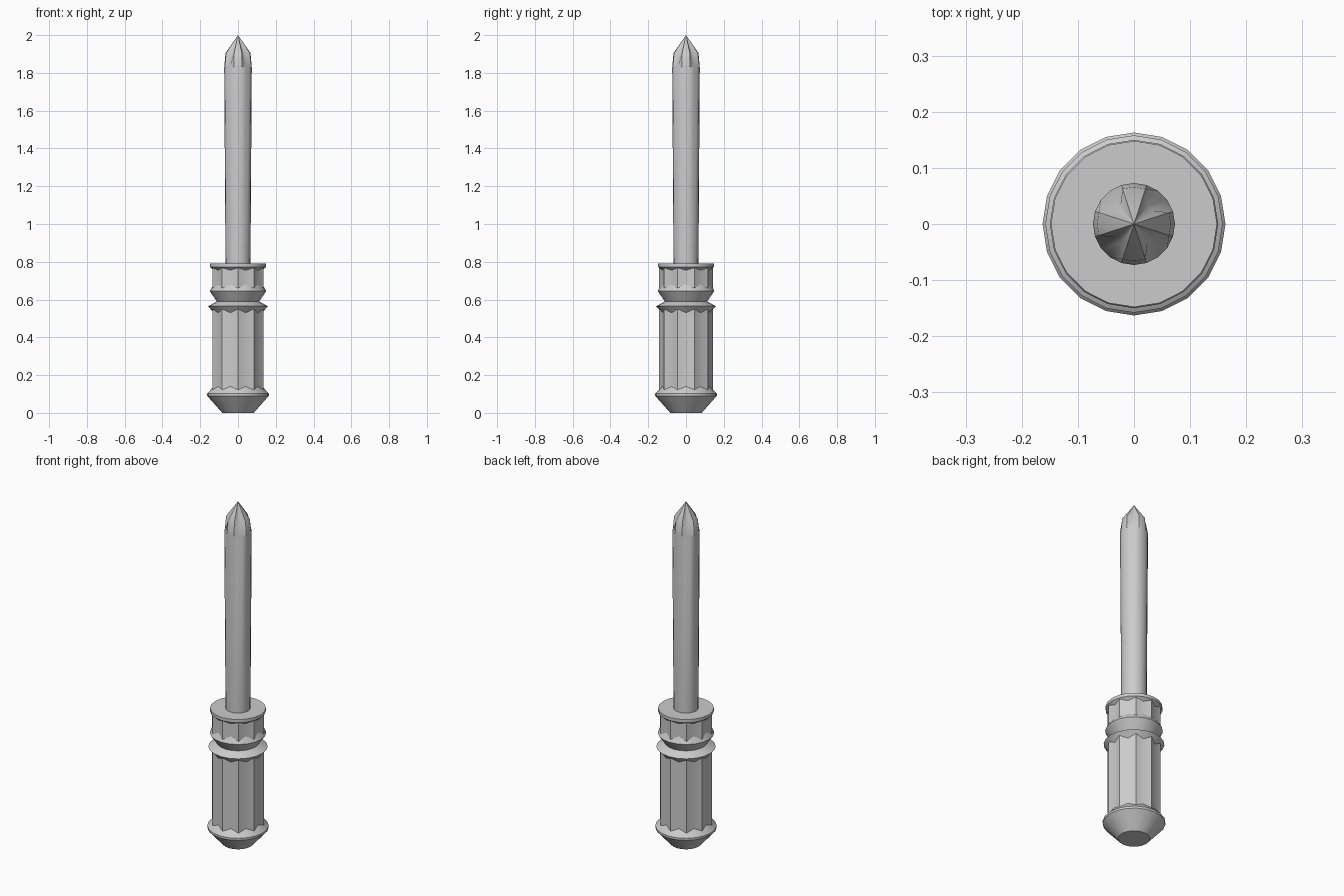
import bpy, bmesh, math

if "Cube" in bpy.data.objects:
    bpy.data.objects.remove(bpy.data.objects["Cube"])

N = 20  # sides of every turned part


def turned(name, rings, tip=None):
    """Skin a stack of rings; each ring is a function index -> (radius, z)."""
    bm = bmesh.new()
    loops = []
    for ring in rings:
        loop = []
        for i in range(N):
            r, z = ring(i)
            a = 2 * math.pi * i / N
            loop.append(bm.verts.new((r * math.cos(a), r * math.sin(a), z)))
        loops.append(loop)
    for lo, hi in zip(loops, loops[1:]):
        for i in range(N):
            j = (i + 1) % N
            bm.faces.new((lo[i], lo[j], hi[j], hi[i]))
    bm.faces.new(loops[0][::-1])
    if tip is None:
        bm.faces.new(loops[-1])
    else:
        apex = bm.verts.new((0, 0, tip))
        for i in range(N):
            bm.faces.new((loops[-1][i], loops[-1][(i + 1) % N], apex))
    bmesh.ops.recalc_face_normals(bm, faces=bm.faces)
    mesh = bpy.data.meshes.new(name)
    bm.to_mesh(mesh)
    bm.free()
    obj = bpy.data.objects.new(name, mesh)
    bpy.context.collection.objects.link(obj)
    bpy.ops.object.select_all(action='DESELECT')
    obj.select_set(True)
    bpy.context.view_layer.objects.active = obj
    bpy.ops.object.shade_smooth_by_angle(angle=math.radians(30))
    return obj


def circle(r, z):
    return lambda i: (r, z)


def fluted(z_ridge, z_groove, ridge=0.143, groove=0.129):
    return lambda i: (ridge, z_ridge) if i % 2 else (groove, z_groove)


def cross(r, z, dent):
    # dents the two points either side of each diagonal
    return lambda i: (r * (dent if i % 5 in (2, 3) else 1), z)


# Handle: butt, fluted grip, flange, neck and fluted collar
turned("handle", [
    circle(0.083, 0),
    circle(0.163, 0.09),
    circle(0.163, 0.102),
    fluted(0.122, 0.14),
    fluted(0.55, 0.53),
    circle(0.158, 0.565),
    circle(0.112, 0.59),
    circle(0.15, 0.645),
    fluted(0.66, 0.68),
    fluted(0.768, 0.755),
    circle(0.148, 0.772),
    circle(0.148, 0.79),
])

# Shaft with a four-groove pointed tip
turned("shaft", [
    circle(0.066, 0.78),
    circle(0.073, 1.83),
    cross(0.066, 1.905, 0.62),
], tip=2.0)
